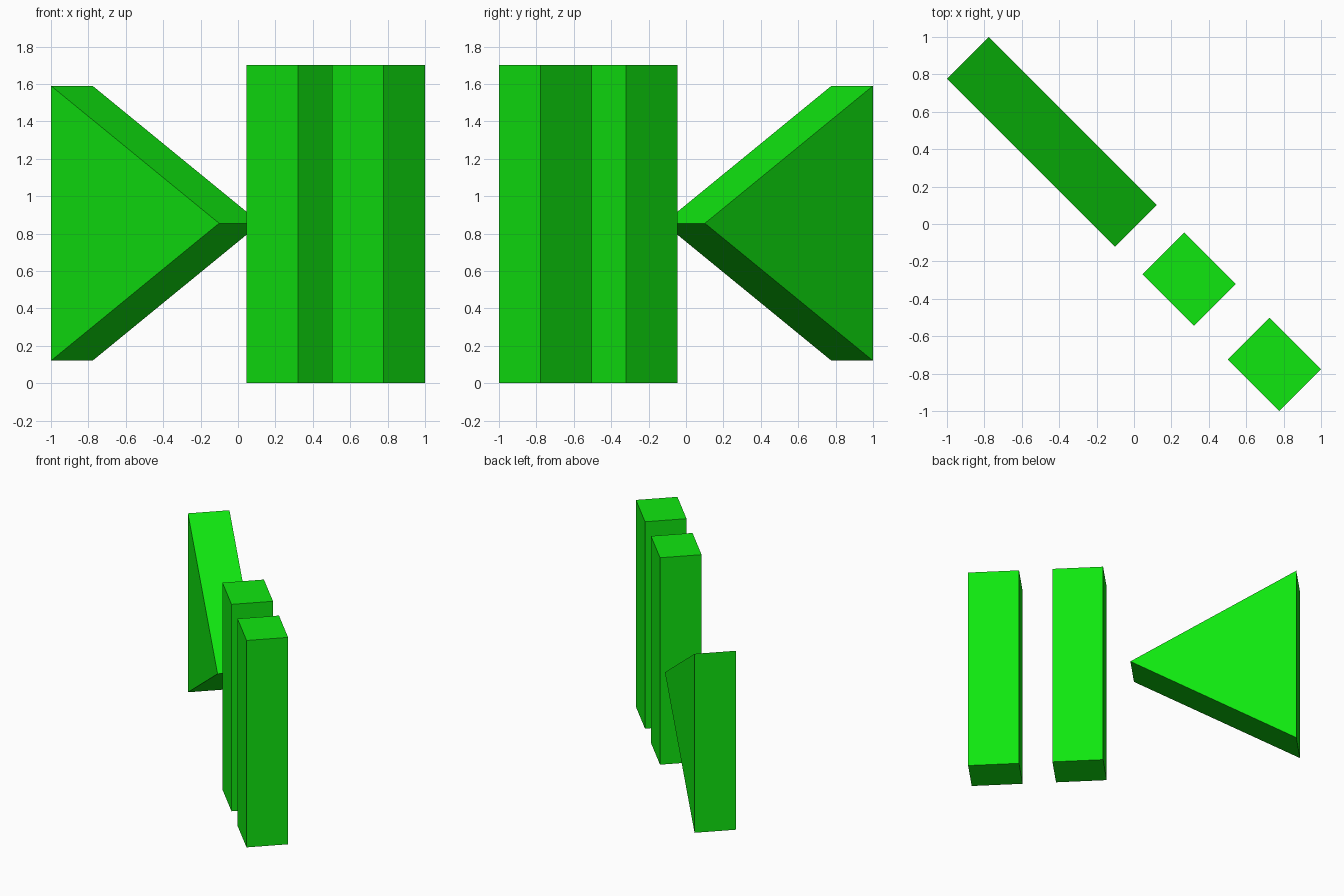
import bpy
import bmesh
from math import radians
from mathutils import Matrix

cube = bpy.data.objects.get("Cube")
if cube:
    bpy.data.objects.remove(cube, do_unlink=True)

# Bright green used on every part
green = bpy.data.materials.new("bright_green")
green.use_nodes = True
colour = (0.005, 0.8, 0.005, 1.0)
green.diffuse_color = colour
green.node_tree.nodes["Principled BSDF"].inputs["Base Color"].default_value = colour

HALF_DEPTH = 0.157
HEIGHT = 1.70
TURN = Matrix.Rotation(radians(-45), 4, "Z")


def slab(name, profile):
    """Extrude an upright (x, z) outline through the depth, then turn it onto the diagonal."""
    bm = bmesh.new()
    face = bm.faces.new([bm.verts.new((x, -HALF_DEPTH, z)) for x, z in profile])
    extruded = bmesh.ops.extrude_face_region(bm, geom=[face])["geom"]
    moved = [g for g in extruded if isinstance(g, bmesh.types.BMVert)]
    bmesh.ops.translate(bm, verts=moved, vec=(0, 2 * HALF_DEPTH, 0))
    bmesh.ops.recalc_face_normals(bm, faces=bm.faces)
    bm.transform(TURN)
    mesh = bpy.data.meshes.new(name)
    bm.to_mesh(mesh)
    bm.free()
    mesh.materials.append(green)
    obj = bpy.data.objects.new(name, mesh)
    bpy.context.collection.objects.link(obj)


# Triangular wedge pointing toward the bars
slab("play_triangle", [(-1.257, 0.12), (0.014, 0.855), (-1.257, 1.59)])

# Two upright bars
for name, left, right in (("inner_bar", 0.223, 0.611), ("outer_bar", 0.867, 1.257)):
    slab(name, [(left, 0), (right, 0), (right, HEIGHT), (left, HEIGHT)])
